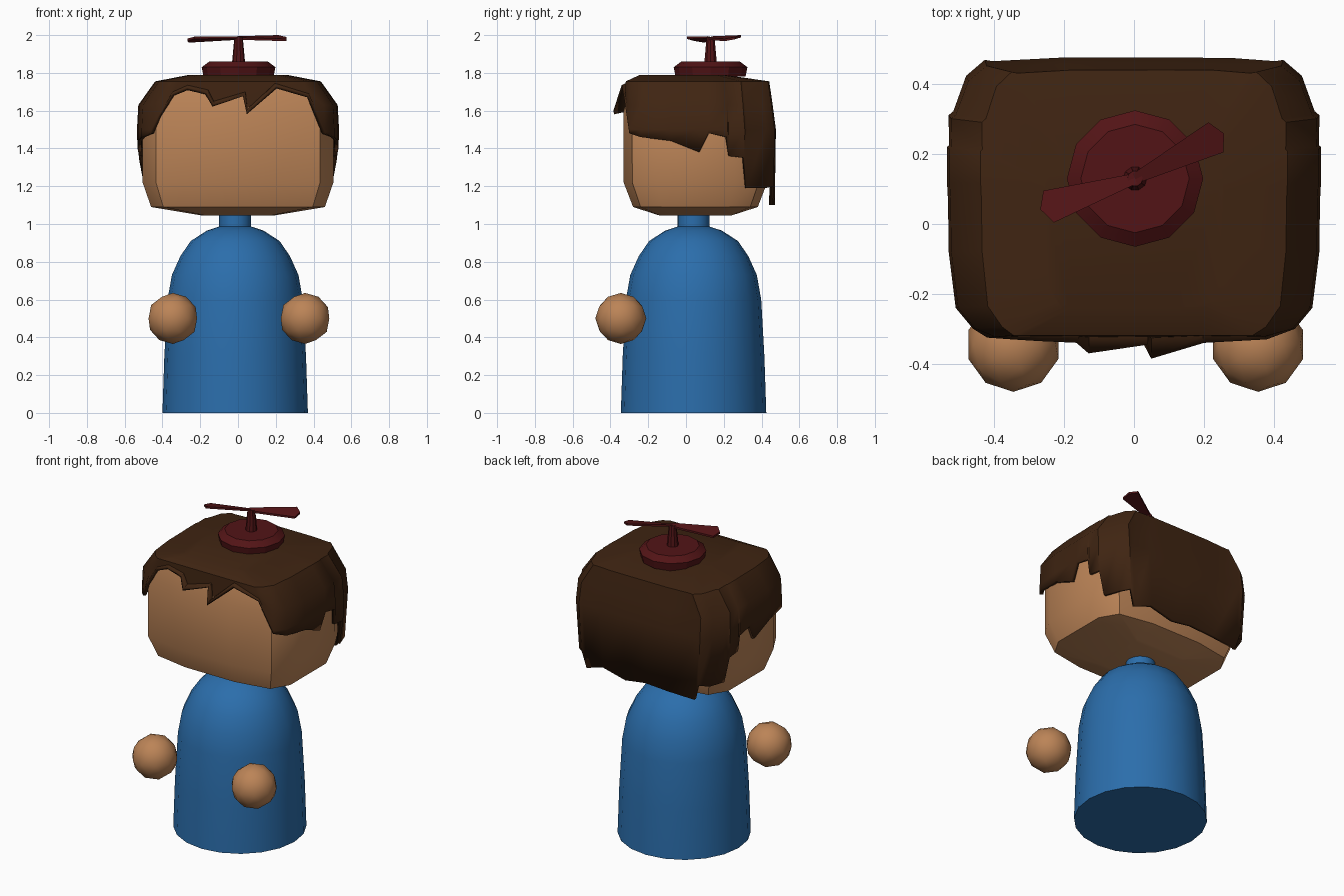
import bpy
from math import sin, cos, pi, radians

if "Cube" in bpy.data.objects:
    bpy.data.objects.remove(bpy.data.objects["Cube"])


def material(name, rgb):
    m = bpy.data.materials.new(name)
    m.diffuse_color = (*rgb, 1)
    m.use_nodes = True
    m.node_tree.nodes["Principled BSDF"].inputs["Base Color"].default_value = m.diffuse_color
    return m


BLUE = material("blue", (0.024, 0.155, 0.41))
SKIN = material("skin", (0.50, 0.23, 0.095))
BROWN = material("brown", (0.05, 0.018, 0.006))
RED = material("dark_red", (0.085, 0.007, 0.008))


def finish(ob, mat, angle=35):
    ob.data.materials.append(mat)
    bpy.ops.object.select_all(action='DESELECT')
    ob.select_set(True)
    bpy.context.view_layer.objects.active = ob
    bpy.ops.object.shade_smooth_by_angle(angle=radians(angle))
    return ob


def make(name, verts, faces, mat, angle=35):
    me = bpy.data.meshes.new(name)
    me.from_pydata(verts, [], faces)
    ob = bpy.data.objects.new(name, me)
    bpy.context.collection.objects.link(ob)
    return finish(ob, mat, angle)


def loft(name, rings, mat, angle=35, bottom=True):
    """Skin a stack of equal-length rings and cap the ends."""
    n = len(rings[0])
    verts = [v for r in rings for v in r]
    faces = [(k * n + i, k * n + (i + 1) % n, (k + 1) * n + (i + 1) % n, (k + 1) * n + i)
             for k in range(len(rings) - 1) for i in range(n)]
    faces.append(tuple(range(len(verts) - n, len(verts))))
    if bottom:
        faces.append(tuple(reversed(range(n))))
    return make(name, verts, faces, mat, angle)


def lathe(name, profile, cx, cy, sides, mat, angle=35):
    rings = [[(cx + r * cos(2 * pi * i / sides), cy + r * sin(2 * pi * i / sides), z)
              for i in range(sides)] for r, z in profile]
    return loft(name, rings, mat, angle)


def lerp_table(table, z):
    if z <= table[0][0]:
        return table[0][1]
    for (z0, a), (z1, b) in zip(table, table[1:]):
        if z <= z1:
            return a + (b - a) * (z - z0) / (z1 - z0)
    return table[-1][1]


# Body and neck
lathe("body", [(.385, 0), (.375, .3), (.358, .6), (.335, .73), (.29, .83),
               (.235, .91), (.15, .965), (.08, .988)], -.015, .04, 20, BLUE)
lathe("neck", [(.085, .96), (.085, 1.06)], -.015, .04, 16, BLUE)

# Hands
for side, x in (("left", -.345), ("right", .355)):
    bpy.ops.mesh.primitive_ico_sphere_add(subdivisions=2, radius=.135, location=(x, -.345, .5))
    hand = bpy.context.object
    hand.name = side + "_hand"
    finish(hand, SKIN, 50)

# Head: chamfered box rings given as z, half width, front y, back y
quarter = [(1, .55), (.86, .88), (.35, 1)]
outline = (quarter + [(-x, y) for x, y in reversed(quarter)]
           + [(-x, -y) for x, y in quarter] + [(x, -y) for x, y in reversed(quarter)])
head_rings = []
for z, hx, y0, y1 in [(1.045, .19, -.14, .24), (1.09, .46, -.28, .38), (1.22, .505, -.33, .43),
                      (1.6, .505, -.33, .42), (1.72, .44, -.295, .38), (1.765, .28, -.2, .3)]:
    fx = max(.175 / hx, .35)
    head_rings.append([(hx * (fx if abs(x) == .35 and x > 0 else -fx if abs(x) == .35 else x),
                        (y0 + y1) / 2 + y * (y1 - y0) / 2, z) for x, y in outline])
loft("head", head_rings, SKIN, 30)

# Hair: jagged lower edge, swept up over the crown
fringe = [(-.46, -.30, 1.48), (-.42, -.325, 1.57), (-.35, -.33, 1.69), (-.27, -.335, 1.725),
          (-.16, -.34, 1.70), (-.13, -.37, 1.64), (.04, -.345, 1.69), (.05, -.385, 1.60),
          (.20, -.34, 1.735), (.38, -.33, 1.68), (.46, -.30, 1.48)]
side = [(.51, -.24, 1.46), (.53, -.08, 1.44), (.53, .07, 1.38), (.535, .12, 1.48),
        (.535, .22, 1.46), (.525, .225, 1.36), (.525, .31, 1.35), (.495, .32, 1.19),
        (.46, .42, 1.19)]
back = [(.41, .465, 1.20), (.38, .46, 1.10), (.26, .47, 1.14), (.1, .47, 1.10),
        (-.04, .47, 1.12), (-.2, .47, 1.11), (-.38, .46, 1.10), (-.41, .465, 1.20)]
edge = fringe + side + back + [(-x, y, z) for x, y, z in reversed(side)]
SX = [(1.1, .94), (1.4, 1), (1.62, 1), (1.755, .82), (1.79, .48)]
SY = [(1.1, .985), (1.5, 1), (1.65, .95), (1.755, .91), (1.79, .3)]
FY = [(1.62, 1), (1.755, .985), (1.79, .8)]


def lift(p, z):
    x, y, zb = p
    y = max(y, -.325)
    bx = x / lerp_table(SX, zb)
    if y < .085:
        return (bx * lerp_table(SX, z), .085 + (y - .085) * lerp_table(FY, z), z)
    return (bx * lerp_table(SX, z), .085 + (y - .085) * lerp_table(SY, z) / lerp_table(SY, zb), z)


hair_rings = [edge,
              [lift(p, max(p[2] + .01, 1.5)) for p in edge],
              [lift(p, max(1.63, (p[2] + 1.755) / 2)) for p in edge],
              [lift(p, 1.755) for p in edge],
              [lift(p, 1.79) for p in edge]]
hair = loft("hair", hair_rings, BROWN, 40, bottom=False)
mod = hair.modifiers.new("thickness", 'SOLIDIFY')
mod.thickness = .02
mod.offset = -1

# Propeller hat: base disc, shaft and two blades
lathe("propeller_base", [(.185, 1.78), (.195, 1.83), (.155, 1.86)], .003, .13, 12, RED, 25)
lathe("propeller_shaft", [(.035, 1.85), (.022, 1.99)], .003, .13, 10, RED)
for name, deg in (("right_blade", 27), ("left_blade", 198)):
    c, s = cos(radians(deg)), sin(radians(deg))
    pts = [(0, -.015, 1.985), (.26, -.048, 1.978), (.285, 0, 1.988), (.26, .048, 1.998), (0, .015, 1.992)]
    if name == "left_blade":
        pts = [(x, y, z - .03 * x) for x, y, z in pts]
    ring = [(.003 + x * c - y * s, .13 + x * s + y * c, z) for x, y, z in pts]
    loft(name, [[(x, y, z - .01) for x, y, z in ring], [(x, y, z + .002) for x, y, z in ring]], RED)
